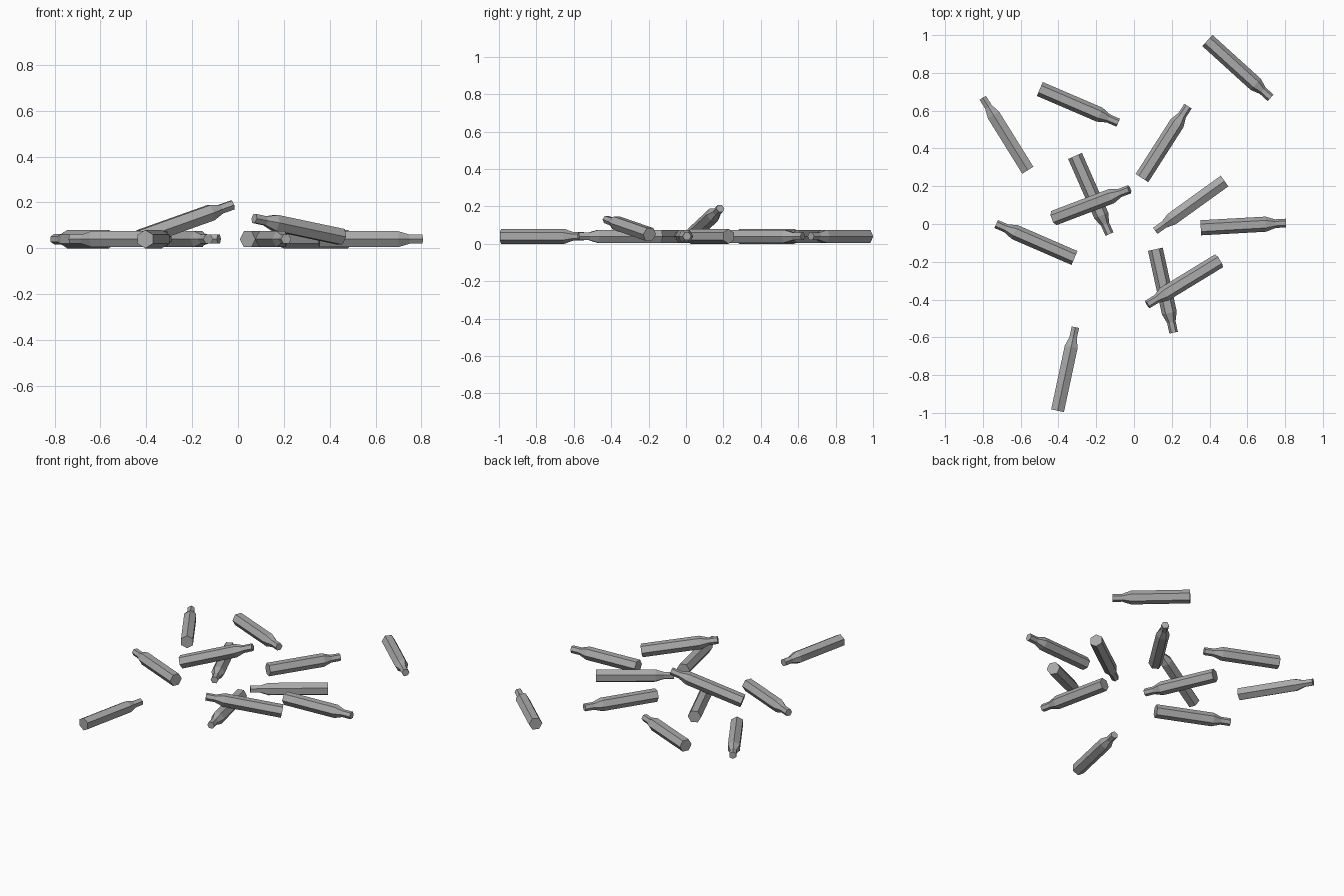
import bpy, bmesh, math
from mathutils import Vector, Matrix

cube = bpy.data.objects.get("Cube")
if cube:
    bpy.data.objects.remove(cube, do_unlink=True)

# Single plain grey
grey = bpy.data.materials.new("plain grey")
grey.use_nodes = True
COLOUR = (0.4, 0.4, 0.4, 1)
grey.diffuse_color = COLOUR
grey.node_tree.nodes["Principled BSDF"].inputs["Base Color"].default_value = COLOUR

LENGTH, R, NECK, SIDES = 0.452, 0.04, 0.023, 6
REST = R
# Profile along the axis: body, sloping shoulder, narrow neck
PROFILE = [(0, R), (0.345, R), (0.395, NECK), (LENGTH, NECK)]


def casing_mesh():
    bm = bmesh.new()
    rings = []
    for z, r in PROFILE:
        rings.append([bm.verts.new((r * math.cos(a), r * math.sin(a), z))
                      for a in (math.tau * i / SIDES for i in range(SIDES))])
    for low, high in zip(rings, rings[1:]):
        for i in range(SIDES):
            j = (i + 1) % SIDES
            bm.faces.new((low[i], low[j], high[j], high[i]))
    bm.faces.new(rings[0][::-1])
    bm.faces.new(rings[-1])
    mesh = bpy.data.meshes.new("casing")
    bm.to_mesh(mesh)
    bm.free()
    mesh.materials.append(grey)
    return mesh


def place(name, mesh, base, tip, roll):
    """Lay a casing from base to tip; roll 0 puts a ridge on top."""
    base, tip = Vector(base), Vector(tip)
    axis = (tip - base).normalized()
    side = axis.cross(Vector((0, 0, 1))).normalized()
    up = side.cross(axis)
    turn = Matrix((up, axis.cross(up), axis)).transposed().to_4x4()
    obj = bpy.data.objects.new(name, mesh)
    middle = (base + tip) / 2 - axis * LENGTH / 2
    obj.matrix_world = (Matrix.Translation(middle) @ turn
                        @ Matrix.Rotation(math.radians(roll), 4, "Z"))
    bpy.context.collection.objects.link(obj)


# Scattered on the floor: base xy, tip xy, roll
FLAT = [
    ((0.39, 0.97), (0.722, 0.669), 30),
    ((-0.497, 0.714), (-0.085, 0.537), 30),
    ((-0.563, 0.286), (-0.80, 0.667), 0),
    ((0.042, 0.243), (0.286, 0.624), 30),
    ((-0.312, 0.36), (-0.13, -0.053), 30),
    ((0.476, 0.225), (0.116, -0.034), 0),
    ((0.354, -0.02), (0.804, 0.005), 30),
    ((-0.315, -0.18), (-0.73, 0.0), 30),
    ((0.114, -0.138), (0.209, -0.571), 30),
    ((-0.405, -0.99), (-0.31, -0.545), 0),
]
# Leaning on another one
LEANING = [
    ((-0.428, 0.03, 0.045), (-0.021, 0.185, 0.19), 30),
    ((0.45, -0.195, 0.05), (0.071, -0.426, 0.13), 30),
]

mesh = casing_mesh()
for n, (base, tip, roll) in enumerate(FLAT, 1):
    place(f"loose_casing_{n}", mesh, (*base, REST), (*tip, REST), roll)
for n, (base, tip, roll) in enumerate(LEANING, 1):
    place(f"leaning_casing_{n}", mesh, base, tip, roll)
